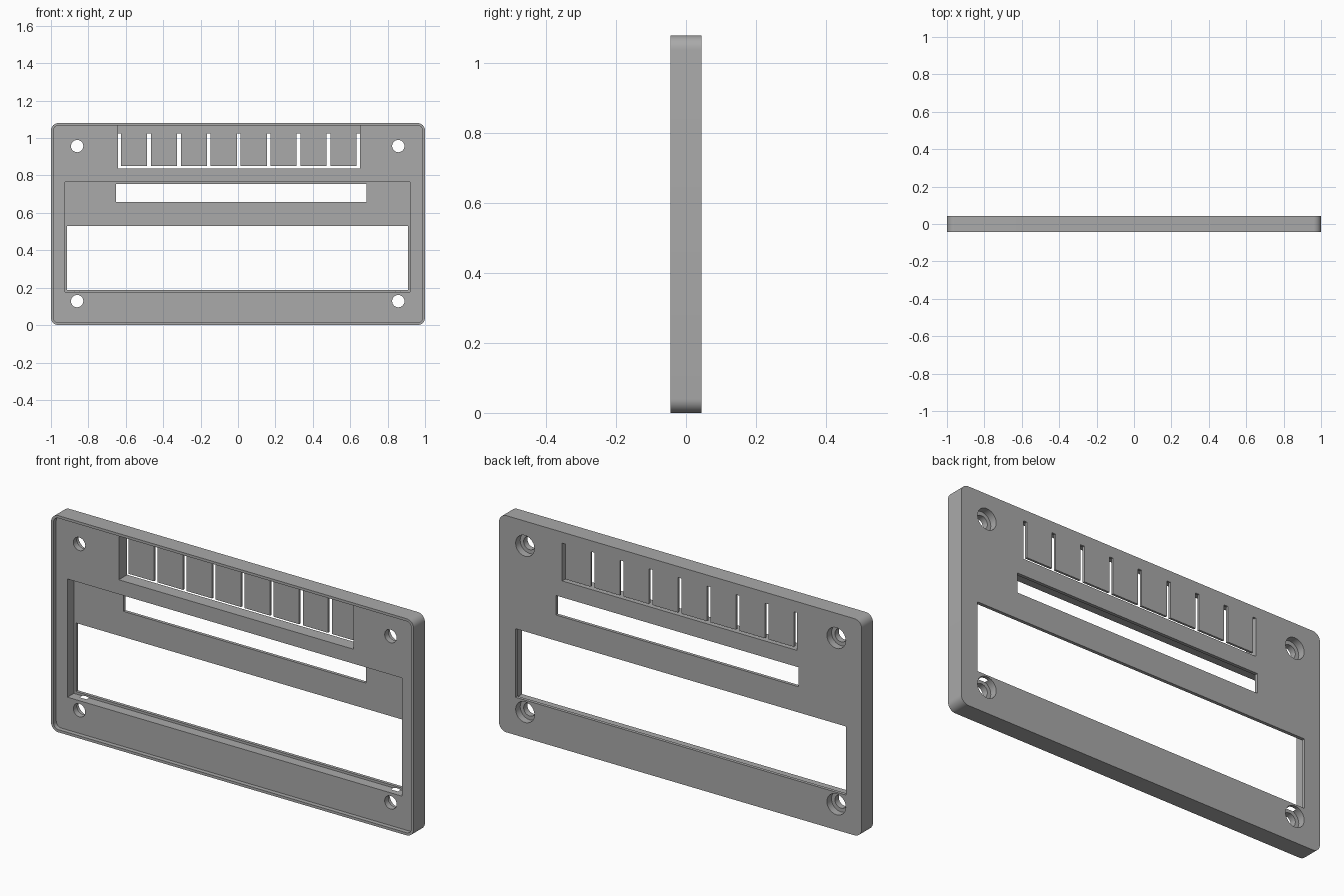
import bpy
import bmesh
import math

W, H, D = 1.0, 1.08, 0.044      # half width, height, half thickness
RIM = 0.013
RECESS_Y = -0.022               # face inside the raised rim
PANEL_Y = 0.028                 # floor of the display pocket
KEY_Y = 0.033                   # floor of the key pocket

if bpy.data.objects.get("Cube"):
    bpy.data.objects.remove(bpy.data.objects["Cube"], do_unlink=True)

grey = bpy.data.materials.new("mid_grey_plastic")
grey.use_nodes = True
colour = (0.4, 0.4, 0.4, 1)
grey.diffuse_color = colour
grey.node_tree.nodes["Principled BSDF"].inputs["Base Color"].default_value = colour


def prism(name, outline, y0, y1):
    """Extrude an x-z outline from y0 to y1."""
    bm = bmesh.new()
    face = bm.faces.new([bm.verts.new((x, y0, z)) for x, z in outline])
    moved = bmesh.ops.extrude_face_region(bm, geom=[face])["geom"]
    verts = [v for v in moved if isinstance(v, bmesh.types.BMVert)]
    bmesh.ops.translate(bm, verts=verts, vec=(0, y1 - y0, 0))
    bmesh.ops.recalc_face_normals(bm, faces=bm.faces)
    mesh = bpy.data.meshes.new(name)
    bm.to_mesh(mesh)
    bm.free()
    mesh.materials.append(grey)
    obj = bpy.data.objects.new(name, mesh)
    bpy.context.collection.objects.link(obj)
    return obj


def arc(cx, cz, r, start, sweep, steps):
    angles = [math.radians(start + sweep * i / steps) for i in range(steps + 1)]
    return [(cx + r * math.cos(a), cz + r * math.sin(a)) for a in angles]


def rounded(inset, r):
    x, lo, hi = W - inset - r, inset + r, H - inset - r
    corners = [(x, hi), (-x, hi), (-x, lo), (x, lo)]
    return [p for i, (cx, cz) in enumerate(corners)
            for p in arc(cx, cz, r, 90 * i, 90, 8)]


def box(x0, x1, z0, z1):
    return [(x0, z0), (x1, z0), (x1, z1), (x0, z1)]


def cut(outline, y0, y1):
    cutter = prism("cutter", outline, y0, y1)
    cutter.hide_render = True
    mod = plate.modifiers.new("cut", "BOOLEAN")
    mod.operation = "DIFFERENCE"
    mod.solver = "EXACT"
    mod.object = cutter
    bpy.ops.object.modifier_apply(modifier=mod.name)
    bpy.data.objects.remove(cutter, do_unlink=True)


# Rounded plate with a raised rim on the front
plate = prism("front_panel", rounded(0, 0.04), -D, D)
bpy.context.view_layer.objects.active = plate
plate.select_set(True)
FRONT, BACK = -0.1, 0.1
cut(rounded(RIM, 0.04 - RIM), FRONT, RECESS_Y)

# Display pocket, window and long slot
cut(box(-0.925, 0.92, 0.176, 0.765), FRONT, PANEL_Y)
cut(box(-0.914, 0.91, 0.188, 0.53), FRONT, BACK)
cut(box(-0.652, 0.687, 0.658, 0.755), FRONT, BACK)

# Key pocket
LEFT, RIGHT, BASE = -0.642, 0.652, 0.837
cut(box(LEFT, RIGHT, BASE, H - RIM), FRONT, KEY_Y)

# Comb-shaped gap that frees eight flexible keys
comb = [(RIGHT, BASE), (LEFT, BASE)]
for i in range(9):
    centre = 0.004 + 0.16 * (i - 4)
    x0, x1 = max(centre - 0.01, LEFT), min(centre + 0.01, RIGHT)
    comb += [(x0, 0.85), (x0, 1.025), (x1, 1.025), (x1, 0.85)]
comb = [p for i, p in enumerate(comb) if i == 0 or p != comb[i - 1]]
comb[2] = (LEFT, 0.85)
cut(comb, FRONT, BACK)

# Screw holes, counterbored from the back
for x in (-0.86, 0.857):
    for z in (0.128, 0.957):
        cut(arc(x, z, 0.033, 0, 345, 23), FRONT, BACK)
        cut(arc(x, z, 0.052, 0, 345, 23), 0.008, BACK)

bpy.ops.object.shade_smooth_by_angle(angle=math.radians(30))
